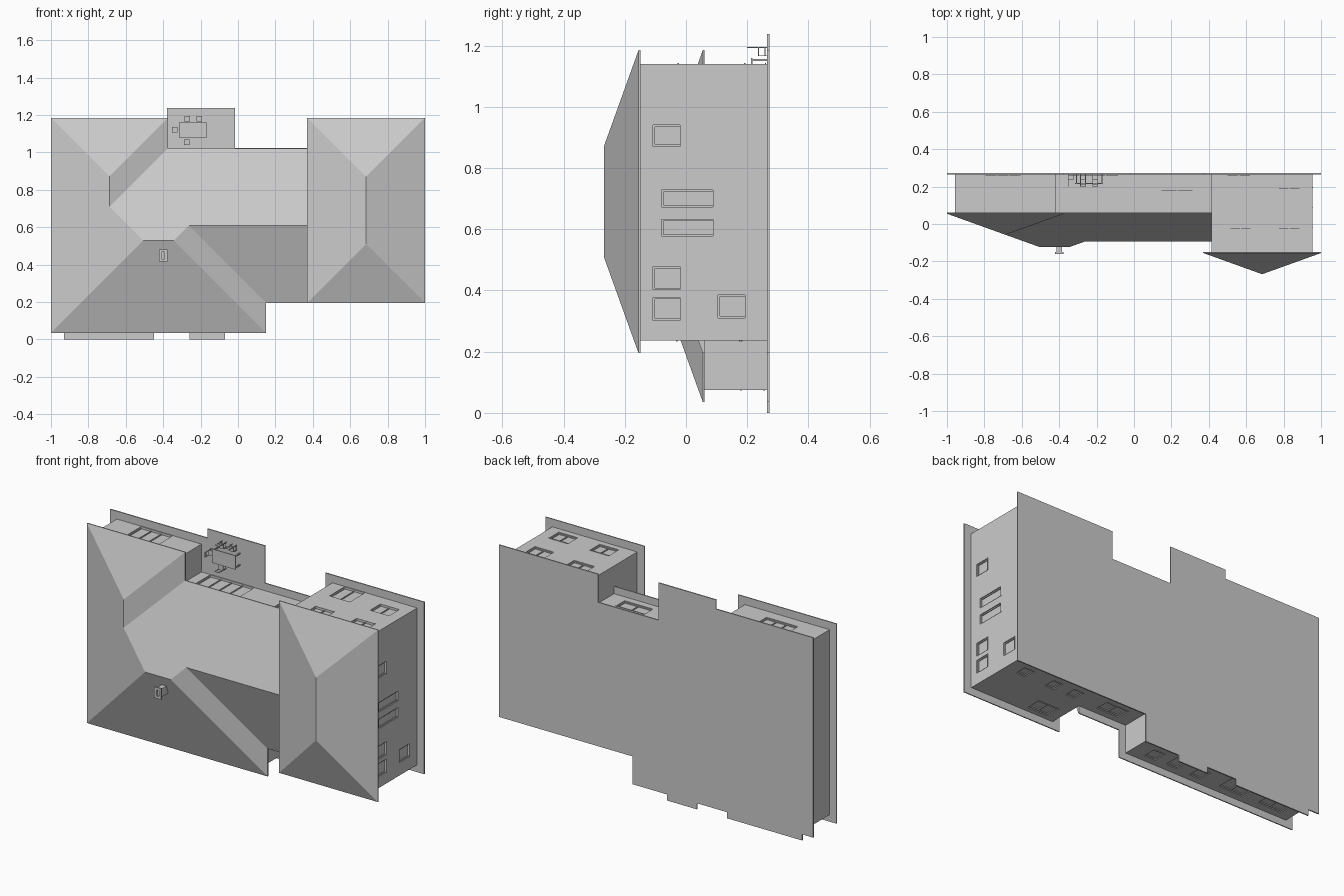
import bpy, bmesh
from mathutils import Vector

if "Cube" in bpy.data.objects:
    bpy.data.objects.remove(bpy.data.objects["Cube"])

# The house lies on its back: plan is in x-z, house "up" is -y.
GROUND, LOW_EAVE, HIGH_EAVE, PITCH = 0.265, 0.055, -0.155, 0.36


def make(name, bm):
    bmesh.ops.recalc_face_normals(bm, faces=bm.faces)
    me = bpy.data.meshes.new(name)
    bm.to_mesh(me)
    bm.free()
    ob = bpy.data.objects.new(name, me)
    bpy.context.collection.objects.link(ob)
    return ob


def add_box(bm, x0, x1, y0, y1, z0, z1):
    vs = bmesh.ops.create_cube(bm, size=1)["verts"]
    for v in vs:
        v.co = Vector((x1 if v.co.x > 0 else x0,
                       y1 if v.co.y > 0 else y0,
                       z1 if v.co.z > 0 else z0))


def prism(name, plan, y0, y1):
    bm = bmesh.new()
    f = bm.faces.new([bm.verts.new((x, y1, z)) for x, z in plan])
    ext = bmesh.ops.extrude_face_region(bm, geom=[f])["geom"]
    for v in ext:
        if isinstance(v, bmesh.types.BMVert):
            v.co.y = y0
    return make(name, bm)


def roof(name, eave, ridge, faces, y):
    # eave: outline points; ridge: (x, z, distance in from eave)
    bm = bmesh.new()
    top = [bm.verts.new((x, y, z)) for x, z in eave]
    top += [bm.verts.new((x, y - PITCH * d, z)) for x, z, d in ridge]
    low = [bm.verts.new((x, y + 0.006, z)) for x, z in eave]
    for f in faces:
        bm.faces.new([top[i] for i in f])
    n = len(eave)
    for i in range(n):
        j = (i + 1) % n
        bm.faces.new((top[i], top[j], low[j], low[i]))
    bm.faces.new(low)
    return make(name, bm)


# ground slab with patio and front steps
prism("ground_slab", [
    (-1, .035), (-.93, .035), (-.93, 0), (-.45, 0), (-.45, .035), (-.26, .035),
    (-.26, 0), (-.07, 0), (-.07, .035), (.15, .035), (.15, .195), (1, .195),
    (1, 1.185), (.37, 1.185), (.37, 1.023), (-.015, 1.023), (-.015, 1.238),
    (-.38, 1.238), (-.38, 1.185), (-1, 1.185)], GROUND, 0.272)

# walls
low_walls = prism("low_walls", [
    (-.957, .075), (.107, .075), (.107, .237), (.415, .237), (.415, .98),
    (-.418, .98), (-.418, 1.14), (-.957, 1.14)], LOW_EAVE + .006, GROUND)
high_walls = prism("high_walls", [
    (.415, .237), (.955, .237), (.955, 1.14), (.415, 1.14)], HIGH_EAVE + .006, GROUND)

# hipped roofs
roof("low_roof",
     [(-1, .035), (.15, .035), (.15, .195), (.415, .195), (.415, 1.022),
      (-.375, 1.022), (-.375, 1.185), (-1, 1.185)],
     [(-.506, .5285, .4935), (-.3435, .5285, .4935), (-.2635, .6085, .4135),
      (.415, .6085, .4135), (-.6875, .7095, .3125), (-.6875, .8725, .3125)],
     [(0, 1, 9, 8), (1, 2, 10, 9), (2, 3, 11, 10), (3, 4, 11),
      (4, 5, 12, 8, 9, 10, 11), (5, 6, 13, 12), (6, 7, 13), (7, 0, 8, 12, 13)],
     LOW_EAVE)
roof("high_roof",
     [(.37, .195), (1, .195), (1, 1.185), (.37, 1.185)],
     [(.685, .51, .315), (.685, .87, .315)],
     [(0, 1, 4), (1, 2, 5, 4), (2, 3, 5), (3, 0, 4, 5)], HIGH_EAVE)

# openings: (wall, position along wall, y centre, width, height, panes)
BACK, BACK_MAIN, FRONT_RIGHT, FRONT = ("z", 1.14, 1), ("z", .98, 1), ("z", .237, -1), ("z", .075, -1)
SIDE = ("x", .955, 1)
HIGH = [(BACK, .57, -.07, .12, .09, 2), (BACK, .83, -.07, .12, .09, 2),
        (BACK, .83, .147, .12, .09, 2), (BACK, .56, .192, .13, .135, 2),
        (FRONT_RIGHT, .845, .147, .06, .07, 1), (FRONT_RIGHT, .65, .14, .06, .07, 1),
        (FRONT_RIGHT, .51, .14, .06, .07, 1), (FRONT_RIGHT, .54, -.075, .13, .09, 2),
        (SIDE, .905, -.062, .07, .09, 1), (SIDE, .70, .005, .055, .17, 1),
        (SIDE, .605, .005, .055, .17, 1), (SIDE, .44, -.062, .075, .09, 1),
        (SIDE, .34, -.062, .075, .09, 1), (SIDE, .348, .15, .075, .09, 1)]
LOW = [(BACK, -.70, .192, .2, .135, 3), (BACK_MAIN, -.22, .192, .28, .135, 4),
       (BACK_MAIN, .23, .14, .18, .08, 2), (FRONT_RIGHT, .26, .14, .14, .08, 2),
       (FRONT, -.02, .14, .07, .08, 1), (FRONT, -.16, .18, .07, .15, 1),
       (FRONT, -.32, .14, .07, .08, 1), (FRONT, -.55, .18, .15, .15, 2),
       (FRONT, -.81, .18, .15, .15, 2)]


def wall_box(bm, wall, u0, u1, y0, y1, inner, outer):
    axis, pos, out = wall
    a, b = sorted((pos + out * inner, pos + out * outer))
    if axis == "z":
        add_box(bm, u0, u1, y0, y1, a, b)
    else:
        add_box(bm, a, b, y0, y1, u0, u1)


def openings(walls, items, name):
    cut, trim = bmesh.new(), bmesh.new()
    for wall, u, y, w, h, panes in items:
        u0, u1, y0, y1 = u - w / 2, u + w / 2, y - h / 2, y + h / 2
        wall_box(cut, wall, u0, u1, y0, y1, -.01, .02)
        wall_box(trim, wall, u0, u1, y1 - .002, y1 + .002, -.011, .003)   # sill
        for i in range(panes + 1):                                        # mullions
            m = u0 + .003 + (w - .006) * i / panes
            wall_box(trim, wall, m - .003, m + .003, y0, y1, -.011, -.005)
        wall_box(trim, wall, u0, u1, y0, y0 + .006, -.011, -.005)
    make(name, trim)
    cutter = make(name + "_cutter", cut)
    cutter.hide_render = True
    mod = walls.modifiers.new("openings", "BOOLEAN")
    mod.operation, mod.solver, mod.object = "DIFFERENCE", "EXACT", cutter
    bpy.context.view_layer.objects.active = walls
    bpy.ops.object.modifier_apply(modifier=mod.name)
    bpy.data.objects.remove(cutter)


openings(high_walls, HIGH, "high_window_frames")
openings(low_walls, LOW, "low_window_frames")

# chimney: stack with a wider hollow cap
bm = bmesh.new()
add_box(bm, -.415, -.385, -.15, -.06, .425, .472)
for x0, x1, z0, z1 in [(-.422, -.408, .417, .48), (-.392, -.378, .417, .48),
                       (-.408, -.392, .417, .431), (-.408, -.392, .466, .48)]:
    add_box(bm, x0, x1, -.16, -.15, z0, z1)
make("chimney", bm)

# patio table
bm = bmesh.new()
add_box(bm, -.315, -.165, .213, .218, 1.08, 1.16)
for x in (-.308, -.172):
    for z in (1.087, 1.153):
        add_box(bm, x - .003, x + .003, .218, GROUND, z - .003, z + .003)
make("patio_table", bm)


# patio chairs: (dx, dz) points from the table towards the chair back
def chair(cx, cz, dx, dz):
    bm = bmesh.new()
    r = .015
    add_box(bm, -r, r, .235, .239, -r, r)
    add_box(bm, -r, r, .2, .215, r - .003, r)
    for s in (-1, 1):
        x0, x1 = sorted((s * r, s * (r - .003)))
        add_box(bm, x0, x1, .2, GROUND, r - .003, r)
        add_box(bm, x0, x1, .239, GROUND, -r, -r + .003)
        add_box(bm, x0, x1, .256, .259, -r, r)
    for v in bm.verts:
        x, y, z = v.co
        v.co = (cx + x * dz + z * dx, y, cz - x * dx + z * dz)
    make("patio_chair", bm)


for c in [(-.272, 1.18, 0, 1), (-.207, 1.18, 0, 1), (-.275, 1.055, 0, -1), (-.338, 1.12, -1, 0)]:
    chair(*c)
